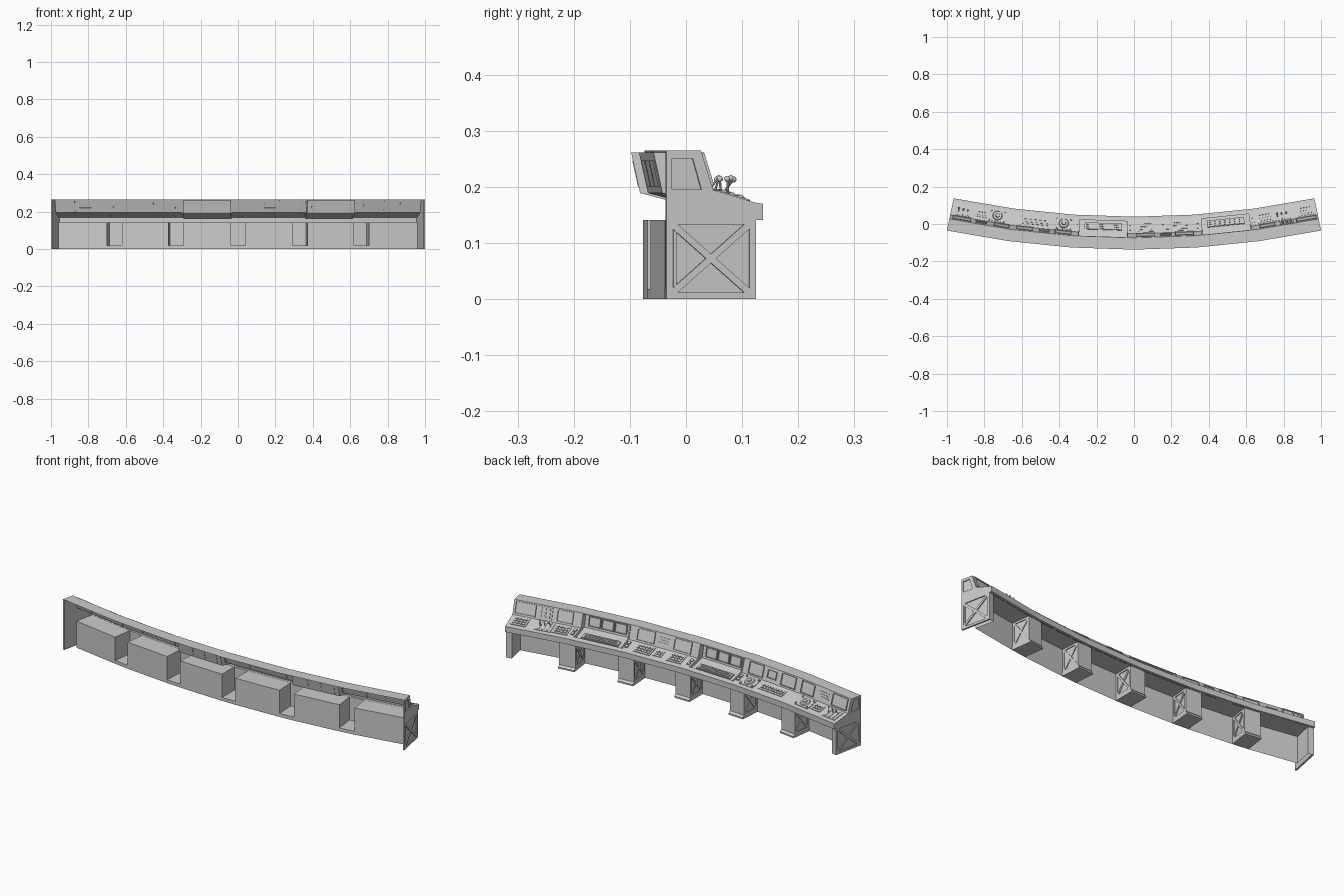
import bpy, bmesh, math
from mathutils import Matrix, Vector

if "Cube" in bpy.data.objects:
    bpy.data.objects.remove(bpy.data.objects["Cube"])

R, CY, TMAX, N = 4.953, 4.816, 0.2033, 6
UP, DOWN = (0.063, 0.265), (0.085, 0.195)          # sloped screen wall (depth, z)
EDGE = (0.162, 0.172)                              # desk edge


def frame(theta, r=R):
    """Local axes: x along the arc, y towards the operators, z up."""
    return Matrix.Translation((r * math.sin(theta), CY - r * math.cos(theta), 0)) @ Matrix.Rotation(theta, 4, 'Z')


step = 2 * TMAX / N
ring = [frame(-TMAX + i * step) for i in range(N + 1)]
seg = [frame(-TMAX + (i + 0.5) * step, R * math.cos(step / 2)) for i in range(N)]


def surf(M, a, b):
    """Frame lying on a slope from a to b: x along, y down the slope, z outwards."""
    y = Vector((0, b[0] - a[0], b[1] - a[1])).normalized()
    x = Vector((1, 0, 0))
    L = Matrix((x, y, x.cross(y))).transposed().to_4x4()
    return M @ Matrix.Translation((0, a[0], a[1])) @ L


def finish(bm, name, smooth=False):
    me = bpy.data.meshes.new(name)
    bm.to_mesh(me)
    bm.free()
    ob = bpy.data.objects.new(name, me)
    bpy.context.collection.objects.link(ob)
    if smooth:
        bpy.context.view_layer.objects.active = ob
        ob.select_set(True)
        bpy.ops.object.shade_smooth_by_angle(angle=math.radians(40))
        ob.select_set(False)


def loft(bm, M0, u0, M1, u1, prof):
    a = [bm.verts.new(M0 @ Vector((u0, d, z))) for d, z in prof]
    b = [bm.verts.new(M1 @ Vector((u1, d, z))) for d, z in prof]
    for i in range(len(prof) - 1):
        bm.faces.new((a[i], b[i], b[i + 1], a[i + 1]))


def sheet(bm, M, u, pts):
    bm.faces.new([bm.verts.new(M @ Vector((u, d, z))) for d, z in pts])


def prism(bm, M, u0, u1, pts):
    a = [bm.verts.new(M @ Vector((u0, d, z))) for d, z in pts]
    b = [bm.verts.new(M @ Vector((u1, d, z))) for d, z in pts]
    n = len(pts)
    fs = [bm.faces.new(a), bm.faces.new(b[::-1])]
    fs += [bm.faces.new((a[i], b[i], b[(i + 1) % n], a[(i + 1) % n])) for i in range(n)]
    bmesh.ops.recalc_face_normals(bm, faces=fs)


def bar(bm, M, u0, u1, p, q, w):
    p, q = Vector(p), Vector(q)
    t = (q - p).normalized() * w / 2
    s = Vector((-t.y, t.x))
    prism(bm, M, u0, u1, [p + s, p - s, q - s, q + s])


def box(bm, S, u, t, w, h, n0, n1, inset=0, sink=0.004):
    """Box on a surface frame, optionally with a recessed face like a screen."""
    m = S @ Matrix.Translation((u, t, (n0 + n1) / 2)) @ Matrix.Diagonal((w, h, n1 - n0, 1))
    vs = bmesh.ops.create_cube(bm, size=1, matrix=m)['verts']
    if inset:
        nrm = S.to_3x3() @ Vector((0, 0, 1))
        top = max({f for v in vs for f in v.link_faces}, key=lambda f: f.calc_center_median().dot(nrm))
        bm.normal_update()
        bmesh.ops.inset_region(bm, faces=[top], thickness=inset)
        r = bmesh.ops.inset_region(bm, faces=[top], thickness=0.001)
        for v in top.verts:
            v.co -= nrm * sink


def cyl(bm, S, u, t, r, n0, n1, r2=None, sides=16):
    bmesh.ops.create_cone(bm, cap_ends=True, segments=sides, radius1=r, radius2=r if r2 is None else r2,
                          depth=n1 - n0, matrix=S @ Matrix.Translation((u, t, (n0 + n1) / 2)))


def xpanel(bm, M, u0, u1, d0, d1, z0, z1, w):
    """Framed rectangle with a cross brace."""
    h = w / 2
    for p, q in (((d0, z0 + h), (d1, z0 + h)), ((d0, z1 - h), (d1, z1 - h)),
                 ((d0 + h, z0), (d0 + h, z1)), ((d1 - h, z0), (d1 - h, z1)),
                 ((d0 + w, z0 + w), (d1 - w, z1 - w)), ((d0 + w, z1 - w), (d1 - w, z0 + w))):
        bar(bm, M, u0, u1, p, q, w)


# Curved shell: open at the front, with two recessed operator bays
BAYS, BW = (2, 4), 0.128
lip = [EDGE, (0.176, 0.170), (0.176, 0.141), (0.163, 0.141)]
plain = [(0, 0.265), UP, DOWN] + lip
B0, B1, B2 = (0.038, 0.261), (0.054, 0.189), (0.150, 0.164)
notch = [(0.0645, 0.261), B0, B1, B2, (0.150, 0.1756)]
bm = bmesh.new()
for i in range(N):
    if i in BAYS:
        loft(bm, ring[i], 0, seg[i], -BW, plain)
        loft(bm, seg[i], -BW, seg[i], BW, [(0, 0.265), UP] + notch + lip)
        loft(bm, seg[i], BW, ring[i + 1], 0, plain)
        for s in (-1, 1):
            sheet(bm, seg[i], s * BW, (notch + [DOWN])[::s])
    else:
        loft(bm, ring[i], 0, ring[i + 1], 0, plain)
finish(bm, "console_shell")

# Knee wells: back wall, ceiling and side walls
bm = bmesh.new()
half = lambda i: 0.03 if i in (0, N) else 0.04
for i in range(N):
    loft(bm, ring[i], half(i), ring[i + 1], -half(i + 1), [(0.163, 0.141), (0.06, 0.141), (0.06, 0)])
    for M, u in ((ring[i], half(i)), (ring[i + 1], -half(i + 1))):
        sheet(bm, M, u, [(0.06, 0), (0.163, 0), (0.163, 0.141), (0.06, 0.141)])
finish(bm, "knee_wells")

# Pedestals: front face, foot and cross braced sides
bm = bmesh.new()
for i, M in enumerate(ring):
    h = half(i)
    a, b = (0 if i == 0 else -h), (0 if i == N else h)
    loft(bm, M, a, M, b, [(0.163, 0.141), (0.163, 0)])
    if 0 < i < N:
        prism(bm, M, -h - 0.004, h + 0.004, [(0.06, 0), (0.172, 0), (0.172, 0.008), (0.163, 0.018), (0.06, 0.018)])
        for s in (-1, 1):
            xpanel(bm, M, s * h, s * (h + 0.004), 0.062, 0.163, 0.016, 0.14, 0.01)
finish(bm, "pedestals")

# End panels: thin plate with raised frames and a cross brace
bm = bmesh.new()
for M, s in ((ring[0], -1), (ring[N], 1)):
    prism(bm, M, -s * 0.009, -s * 0.005,
          [(0, 0), (0.163, 0), (0.163, 0.141), (0.176, 0.141), (0.176, 0.17), EDGE, DOWN, UP, (0, 0.265)])
    o, c = -s * 0.005, 0
    xpanel(bm, M, o, c, 0, 0.163, 0, 0.145, 0.012)
    bar(bm, M, o, -s * 0.002, (0.016, 0.012), (0.016, 0.133), 0.006)
    prism(bm, M, o, c, [(0, 0.141), (0.176, 0.141), (0.176, 0.17), EDGE, DOWN, (0, 0.196)])
    prism(bm, M, o, c, [DOWN, UP, (0.044, 0.265), (0.064, 0.195)])
    bar(bm, M, o, c, (0.005, 0.195), (0.005, 0.265), 0.01)
    bar(bm, M, o, c, (0, 0.258), (0.06, 0.258), 0.014)
finish(bm, "end_panels")

wall = [surf(M, UP, DOWN) for M in seg]
desk = [surf(M, DOWN, EDGE) for M in seg]

# Wall screens: (segment, offset, width)
bm = bmesh.new()
for i, u, w in ((0, -0.10, 0.1), (0, 0.115, 0.085), (1, -0.09, 0.09), (1, 0.115, 0.09),
                (3, -0.105, 0.1), (3, 0.105, 0.1), (5, -0.11, 0.085), (5, 0.1, 0.11)):
    box(bm, wall[i], u, 0.036, w, 0.06, -0.003, 0.006, 0.005)
box(bm, wall[1], 0.015, 0.034, 0.055, 0.04, -0.003, 0.006, 0.005)
finish(bm, "wall_screens")

# Wall indicators: slot lines and a grid of round lamps
bm = bmesh.new()
for i in (0, 3):
    for k in range(3):
        box(bm, wall[i], 0.005, 0.022 + k * 0.013, 0.06 - 0.012 * (k % 2), 0.004, -0.001, 0.003)
box(bm, wall[5], -0.005, 0.036, 0.075, 0.06, -0.001, 0.003)
for a in range(3):
    for b in range(3):
        cyl(bm, wall[5], -0.027 + a * 0.022, 0.018 + b * 0.018, 0.006, 0.002, 0.007, sides=12)
finish(bm, "wall_indicators")

# Operator bays: three screens, keyboard and raised side rims
scr, keys = bmesh.new(), bmesh.new()
for i in BAYS:
    S, F = surf(seg[i], B0, B1), surf(seg[i], B1, B2)
    for k in (-1, 0, 1):
        box(scr, S, k * 0.072, 0.038, 0.064, 0.048, -0.002, 0.012, 0.005)
    box(keys, F, 0, 0.066, 0.2, 0.036, 0, 0.008)
    for r in range(3):
        for c in range(14):
            box(keys, F, -0.0845 + c * 0.013, 0.055 + r * 0.011, 0.01, 0.008, 0.008, 0.011)
    for s in (-1, 1):
        box(scr, wall[i], s * (BW + 0.003), 0.0367, 0.006, 0.07, -0.002, 0.004)
        box(scr, desk[i], s * (BW + 0.003), 0.035, 0.006, 0.07, -0.002, 0.004)
        for r in range(2):
            box(keys, desk[i], s * 0.148, 0.025 + r * 0.025, 0.016, 0.016, -0.001, 0.006)
finish(scr, "bay_screens")
finish(keys, "bay_keyboards")

# Desk control plates with button grids: (segment, offset, columns, rows)
bm = bmesh.new()
for i, u, nc, nr in ((1, -0.03, 8, 2), (3, -0.1, 4, 3), (3, 0.085, 5, 3), (5, 0.105, 4, 3), (5, -0.115, 4, 3),
                     (0, 0.0, 3, 2), (3, 0.0, 2, 2)):
    box(bm, desk[i], u, 0.04, nc * 0.017 + 0.012, nr * 0.016 + 0.012, -0.001, 0.003)
    for c in range(nc):
        for r in range(nr):
            box(bm, desk[i], u + (c - (nc - 1) / 2) * 0.017, 0.04 + (r - (nr - 1) / 2) * 0.016,
                0.012, 0.009, 0.003, 0.007)
finish(bm, "button_plates")

# Round dials on plates
bm = bmesh.new()
for i, u in ((0, 0.085), (1, 0.115)):
    box(bm, desk[i], u, 0.04, 0.09, 0.066, -0.001, 0.003)
    cyl(bm, desk[i], u, 0.04, 0.026, 0.003, 0.008, 0.023, 24)
    cyl(bm, desk[i], u, 0.04, 0.012, 0.008, 0.014, 0.010)
    for a in (-1, 1):
        for b in (-1, 1):
            cyl(bm, desk[i], u + a * 0.037, 0.04 + b * 0.025, 0.005, 0.003, 0.008, sides=12)
finish(bm, "dials", True)

# Lever banks: slotted plate with tilted ball topped levers
bm = bmesh.new()
for i, u in ((0, -0.1), (5, -0.025)):
    D = desk[i]
    box(bm, D, u, 0.04, 0.085, 0.066, -0.001, 0.003)
    for k in (-1, 0, 1):
        box(bm, D, u + k * 0.024, 0.04, 0.009, 0.052, 0.003, 0.005)
        L = D @ Matrix.Translation((u + k * 0.024, 0.035 + k * 0.008, 0.004)) @ Matrix.Rotation(0.35 * k, 4, 'X')
        cyl(bm, L, 0, 0, 0.002, 0, 0.026, sides=8)
        bmesh.ops.create_uvsphere(bm, u_segments=12, v_segments=8, radius=0.0055,
                                  matrix=L @ Matrix.Translation((0, 0, 0.028)))
finish(bm, "levers", True)
